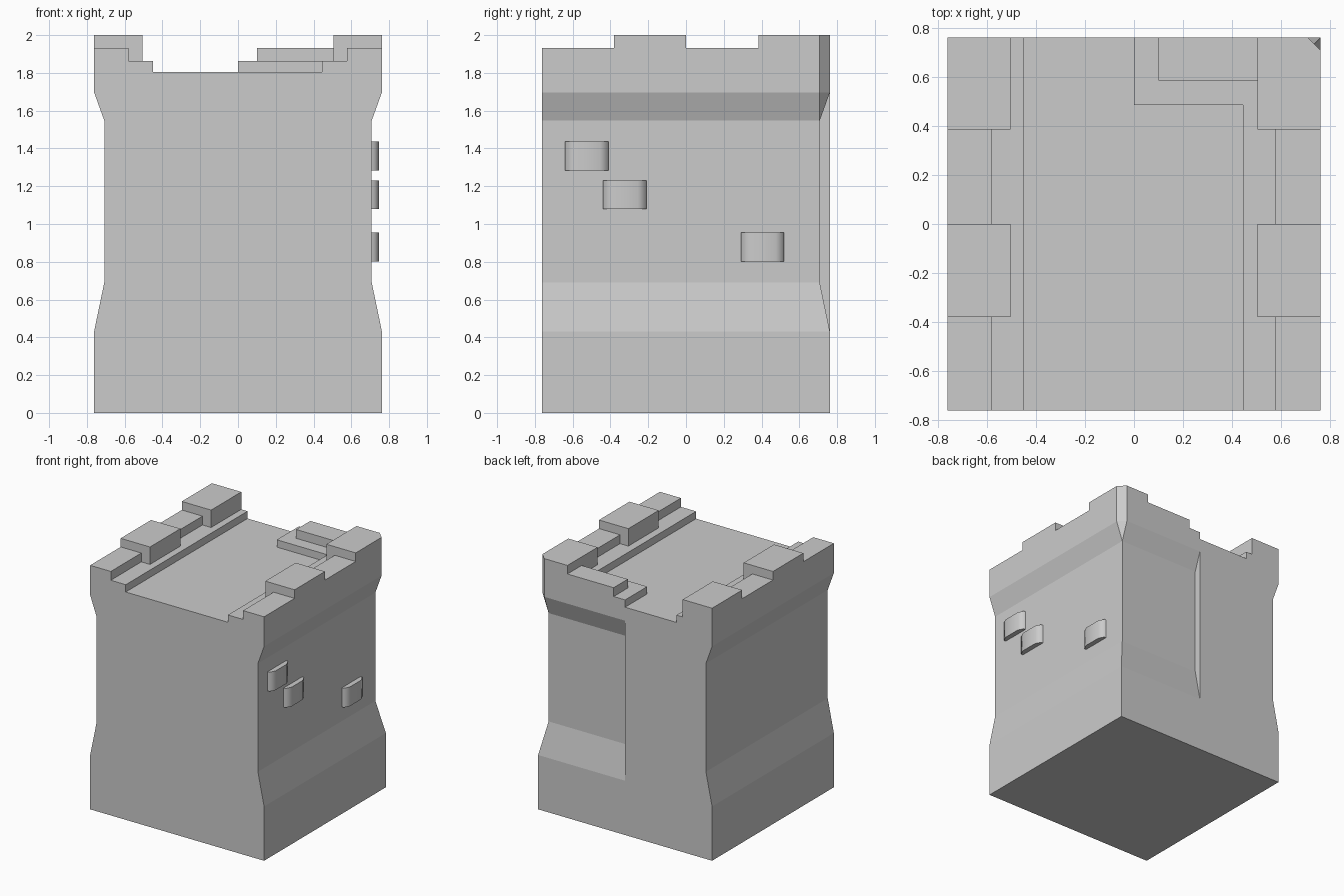
import bpy, bmesh

if "Cube" in bpy.data.objects:
    bpy.data.objects.remove(bpy.data.objects["Cube"])

H = 0.762   # half width of foot and head
N = 0.708   # half width of the narrowed waist


def finish(bm, name):
    bmesh.ops.recalc_face_normals(bm, faces=bm.faces)
    me = bpy.data.meshes.new(name)
    bm.to_mesh(me)
    bm.free()
    ob = bpy.data.objects.new(name, me)
    bpy.context.collection.objects.link(ob)
    return ob


def loft(name, rings):
    bm = bmesh.new()
    loops = [[bm.verts.new(p) for p in r] for r in rings]
    n = len(loops[0])
    for a, b in zip(loops, loops[1:]):
        for i in range(n):
            j = (i + 1) % n
            bm.faces.new((a[i], a[j], b[j], b[i]))
    bm.faces.new(loops[0][::-1])
    bm.faces.new(loops[-1])
    bmesh.ops.remove_doubles(bm, verts=bm.verts, dist=0.0005)
    return finish(bm, name)


# Tower body: waisted left, right and half of the back, chamfered head corner
def ring(z, w, c):
    return [(-w, -H, z), (w, -H, z), (w, w - c, z), (w - c, w, z),
            (0, w, z), (0, H, z), (-w, H, z)]


body = loft("tower_body", [ring(*r) for r in (
    (0, H, 0), (0.43, H, 0), (0.69, N, 0), (1.548, N, 0),
    (1.697, H, H - N), (2.0, H, H - N))])


# Carve the roof floor, ledges and battlements out of the head
def carve(x0, x1, y0, y1, z):
    cutter = loft("cutter", [[(x0, y0, h), (x1, y0, h), (x1, y1, h), (x0, y1, h)]
                             for h in (z, 2.5)])
    cutter.hide_render = True
    mod = body.modifiers.new("carve", 'BOOLEAN')
    mod.operation = 'DIFFERENCE'
    mod.solver = 'EXACT'
    mod.object = cutter
    bpy.context.view_layer.objects.active = body
    bpy.ops.object.modifier_apply(modifier=mod.name)
    bpy.data.objects.remove(cutter)


carve(-0.505, 0.505, -1, 1, 1.932)           # between the merlons
for y0, y1 in ((-1, -0.38), (0, 0.385)):     # gaps between merlons
    carve(-1, 1, y0, y1, 1.932)
    carve(-0.581, 0.578, y0, y1, 1.862)
carve(-0.505, 0.505, -1, 0.585, 1.862)       # ledge inside the parapets
carve(-0.505, 0.10, -1, 1, 1.862)
carve(-0.45, 0.445, -1, 0.485, 1.804)        # roof floor
carve(-0.45, 0.0, -1, 1, 1.804)

# Merge coplanar pieces
bm = bmesh.new()
bm.from_mesh(body.data)
bmesh.ops.remove_doubles(bm, verts=bm.verts, dist=0.0002)
bmesh.ops.dissolve_limit(bm, angle_limit=0.01, verts=bm.verts, edges=bm.edges)
bm.to_mesh(body.data)
bm.free()

# Protruding stones with softened upright edges on the right wall
for i, (y, z) in enumerate(((-0.525, 1.36), (-0.325, 1.155), (0.405, 0.878))):
    profile = [(0.69, -0.115), (0.725, -0.115), (0.747, -0.07),
               (0.747, 0.07), (0.725, 0.115), (0.69, 0.115)]
    stone = loft(f"wall_stone_{i + 1}", [[(px, y + py, z + dz) for px, py in profile]
                                         for dz in (-0.076, 0.076)])
    bpy.ops.object.select_all(action='DESELECT')
    stone.select_set(True)
    bpy.context.view_layer.objects.active = stone
    bpy.ops.object.shade_smooth_by_angle(angle=1.2)
